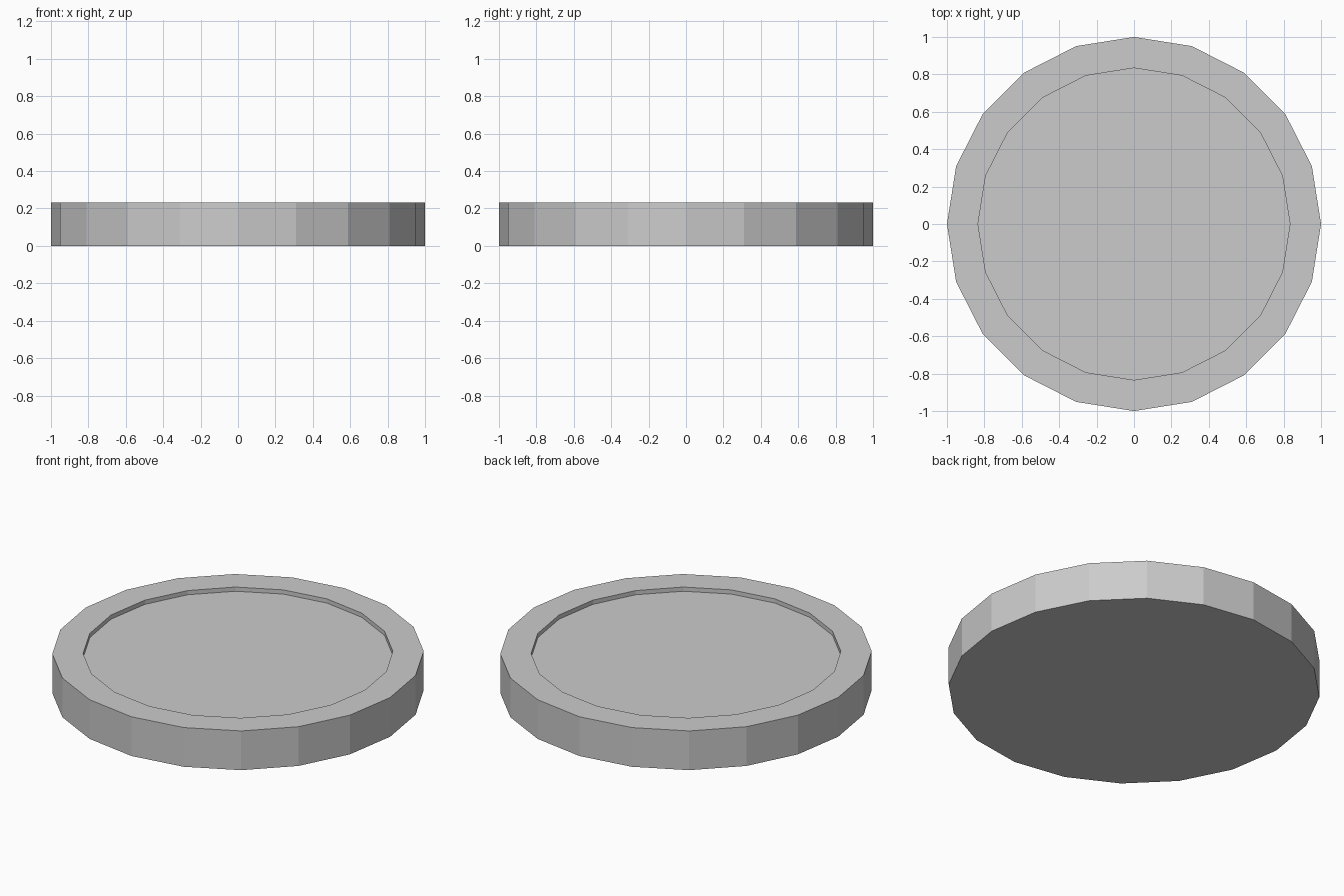
import bpy, bmesh
from mathutils import Matrix, Vector

if "Cube" in bpy.data.objects:
    bpy.data.objects.remove(bpy.data.objects["Cube"])

SIDES, RADIUS, HEIGHT = 20, 1.0, 0.233
INNER, DEPTH = 0.834, 0.025

bm = bmesh.new()

# Solid disc standing on z = 0
bmesh.ops.create_cone(bm, cap_ends=True, segments=SIDES, radius1=RADIUS, radius2=RADIUS,
                      depth=HEIGHT, matrix=Matrix.Translation((0, 0, HEIGHT / 2)))
bm.normal_update()
top = next(f for f in bm.faces if f.normal.z > 0.9)

# Flat rim: inset the top, scaled exactly to the inner radius
bmesh.ops.inset_region(bm, faces=[top], thickness=0.1, use_even_offset=True)
for v in top.verts:
    v.co.xy = v.co.xy.normalized() * INNER

# Shallow recess with straight walls
floor = bmesh.ops.extrude_discrete_faces(bm, faces=[top])["faces"][0]
bmesh.ops.translate(bm, verts=floor.verts, vec=Vector((0, 0, -DEPTH)))
bmesh.ops.recalc_face_normals(bm, faces=bm.faces)

mesh = bpy.data.meshes.new("round_tray")
bm.to_mesh(mesh)
bm.free()
bpy.context.collection.objects.link(bpy.data.objects.new("round_tray", mesh))
